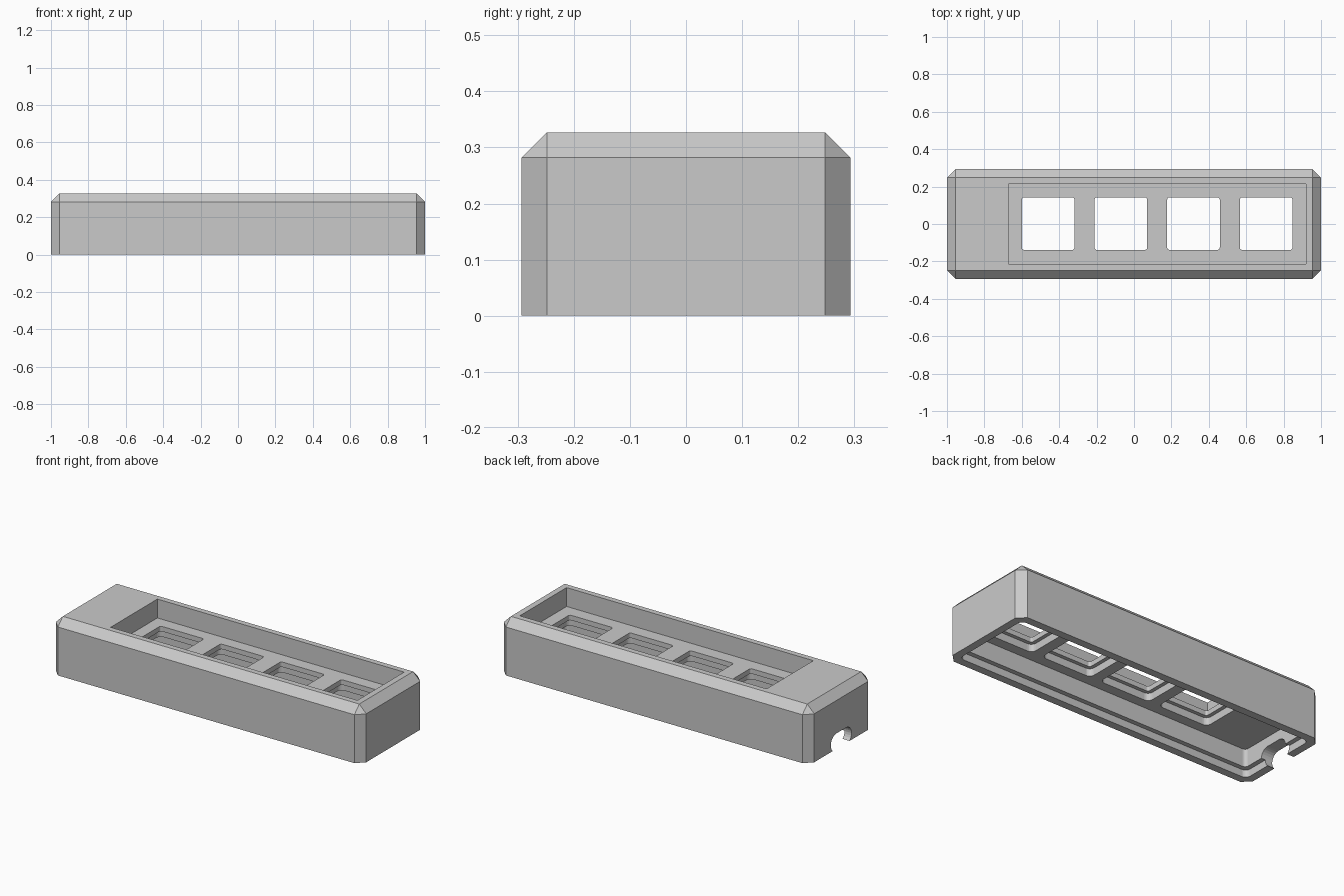
import bpy, bmesh
from math import sin, cos, pi

cube = bpy.data.objects.get("Cube")
if cube:
    bpy.data.objects.remove(cube, do_unlink=True)

# Single grey plastic
grey = bpy.data.materials.new("grey_plastic")
grey.use_nodes = True
colour = (0.59, 0.59, 0.59, 1)
grey.diffuse_color = colour
grey.node_tree.nodes["Principled BSDF"].inputs["Base Color"].default_value = colour


def add_object(name, bm):
    bmesh.ops.recalc_face_normals(bm, faces=bm.faces)
    mesh = bpy.data.meshes.new(name)
    bm.to_mesh(mesh)
    bm.free()
    mesh.materials.append(grey)
    obj = bpy.data.objects.new(name, mesh)
    bpy.context.scene.collection.objects.link(obj)
    return obj


def rounded_rect(u0, u1, v0, v1, radius, steps=6):
    """Outline of a rectangle with rounded corners."""
    if radius == 0:
        return [(u0, v0), (u1, v0), (u1, v1), (u0, v1)]
    corners = [(u1 - radius, v1 - radius), (u0 + radius, v1 - radius),
               (u0 + radius, v0 + radius), (u1 - radius, v0 + radius)]
    return [(cu + radius * cos(a), cv + radius * sin(a))
            for quarter, (cu, cv) in enumerate(corners)
            for a in [(quarter + i / steps) * pi / 2 for i in range(steps + 1)]]


def prism(name, outline, start, end, axis="z"):
    """Extrude an outline along z, or a y-z outline along x."""
    bm = bmesh.new()
    points = [(u, v, start) if axis == "z" else (start, u, v) for u, v in outline]
    face = bm.faces.new([bm.verts.new(p) for p in points])
    extruded = bmesh.ops.extrude_face_region(bm, geom=[face])["geom"]
    move = (0, 0, end - start) if axis == "z" else (end - start, 0, 0)
    bmesh.ops.translate(bm, vec=move, verts=[g for g in extruded if isinstance(g, bmesh.types.BMVert)])
    return add_object(name, bm)


def cut(target, cutter):
    cutter.hide_render = True
    mod = target.modifiers.new("cut", "BOOLEAN")
    mod.operation = "DIFFERENCE"
    mod.solver = "EXACT"
    mod.object = cutter
    bpy.context.view_layer.objects.active = target
    bpy.ops.object.modifier_apply(modifier=mod.name)
    bpy.data.objects.remove(cutter, do_unlink=True)


# Outer shell: block with chamfered uprights and top edges
HX, HY, TOP, CHAMFER = 1.0, 0.293, 0.327, 0.045
FLOOR, POCKET_ROOF, CEILING = 0.217, 0.188, 0.145
bm = bmesh.new()
bmesh.ops.create_cube(bm, size=1)
for v in bm.verts:
    v.co = (v.co.x * 2 * HX, v.co.y * 2 * HY, (v.co.z + 0.5) * TOP)
edges = [e for e in bm.edges if max(v.co.z for v in e.verts) > 0.1]
bmesh.ops.bevel(bm, geom=edges, offset=CHAMFER, segments=1, profile=0.5, affect="EDGES")
case = add_object("key_case", bm)

# Sunken key tray on top
cut(case, prism("tray", rounded_rect(-0.67, 0.92, -0.215, 0.215, 0), FLOOR, 0.5))

# Underside cavity, and slightly wider rebate for a base plate
cut(case, prism("cavity", rounded_rect(-0.928, 0.928, -0.22, 0.22, 0.02), -0.1, CEILING))
cut(case, prism("rebate", rounded_rect(-0.955, 0.955, -0.247, 0.247, 0.03), -0.1, 0.042))

# Four key openings, each with a wider pocket beneath
for i in range(4):
    x = -0.459 + i * 0.3885
    h, m = 0.1405, 0.162
    cut(case, prism("pocket", rounded_rect(x - m, x + m, 0.002 - m, 0.002 + m, 0.03), 0.06, POCKET_ROOF))
    cut(case, prism("opening", rounded_rect(x - h, x + h, 0.002 - h, 0.002 + h, 0.012, 3), 0.06, 0.25))

# Capsule-shaped cable port, open at the bottom, in the right end wall
cut(case, prism("cable_port", rounded_rect(-0.095, 0.095, -0.012, 0.09, 0.05), -1.1, -0.85, "x"))
